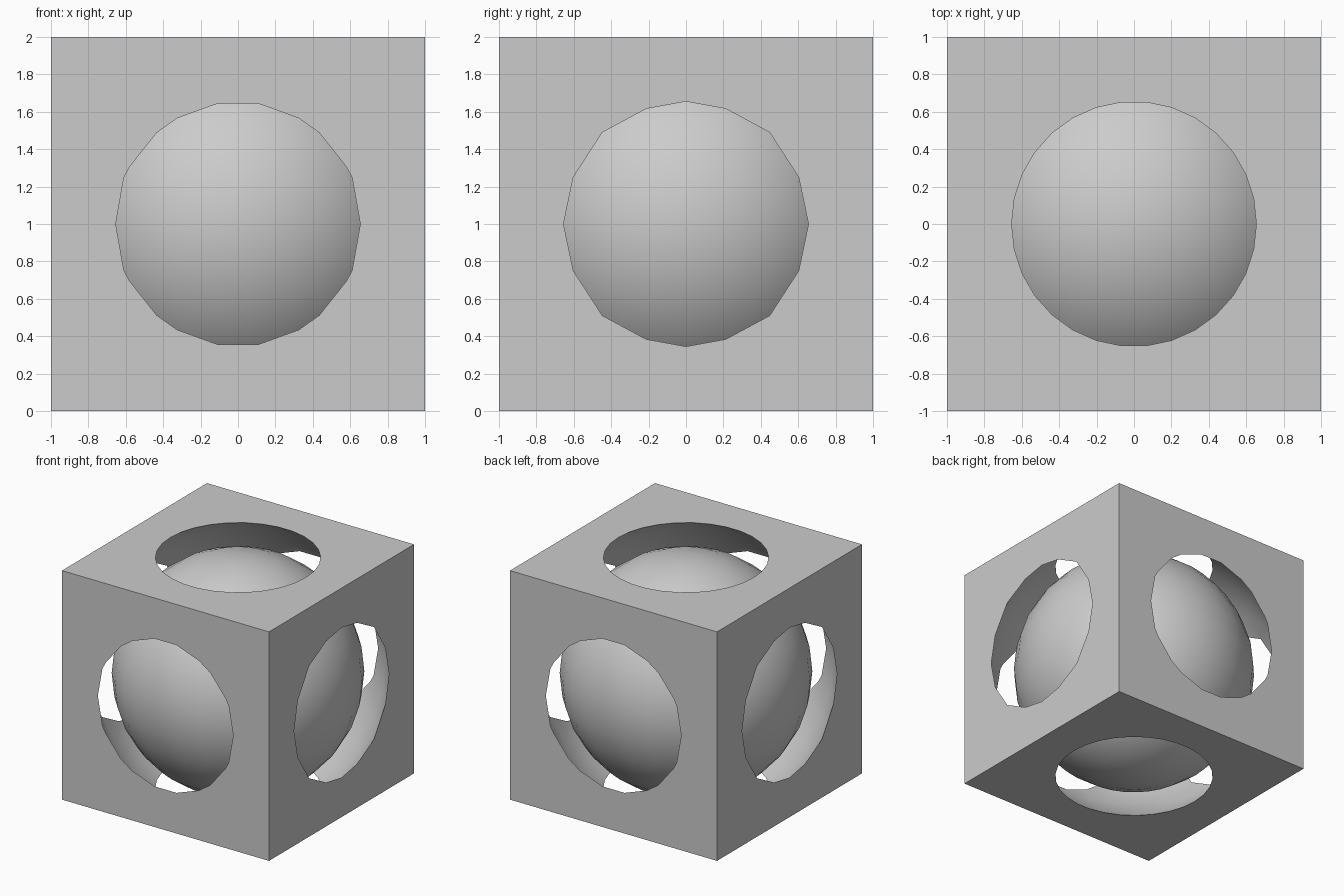
import bpy
import bmesh
from math import sin, cos, radians
from mathutils import Matrix

old = bpy.data.objects.get("Cube")
if old:
    bpy.data.objects.remove(old, do_unlink=True)

CENTRE = (0, 0, 1)
SIDES = 30  # facets around each ball
RINGS = SIDES // 2

grey = bpy.data.materials.new("grey")
grey.use_nodes = True
colour = (0.6, 0.6, 0.6, 1)
grey.diffuse_color = colour
grey.node_tree.nodes["Principled BSDF"].inputs["Base Color"].default_value = colour


def add_object(name, bm):
    bmesh.ops.recalc_face_normals(bm, faces=bm.faces)
    mesh = bpy.data.meshes.new(name)
    bm.to_mesh(mesh)
    bm.free()
    mesh.materials.append(grey)
    obj = bpy.data.objects.new(name, mesh)
    obj.location = CENTRE
    bpy.context.collection.objects.link(obj)
    return obj


def smooth(obj):
    bpy.ops.object.select_all(action='DESELECT')
    obj.select_set(True)
    bpy.context.view_layer.objects.active = obj
    bpy.ops.object.shade_smooth_by_angle(angle=radians(30))


def ball(name, radius):
    """Ball with a ring on the equator and small flat caps at the poles."""
    bm = bmesh.new()
    rings = []
    for i in range(RINGS):
        polar = radians(180 * (i + 0.5) / RINGS)
        turns = [radians(360 * j / SIDES) for j in range(SIDES)]
        rings.append([bm.verts.new((radius * sin(polar) * cos(t),
                                    radius * sin(polar) * sin(t),
                                    radius * cos(polar))) for t in turns])
    for upper, lower in zip(rings, rings[1:]):
        for j in range(SIDES):
            k = (j + 1) % SIDES
            bm.faces.new((upper[j], lower[j], lower[k], upper[k]))
    bm.faces.new(rings[0])
    bm.faces.new(rings[-1])
    return add_object(name, bm)


# Outer block
bm = bmesh.new()
bmesh.ops.create_cube(bm, size=2, matrix=Matrix.Identity(4))
block = add_object("hollow_block", bm)

# Round cavity that breaks through all six faces
cutter = ball("cavity_cutter", 1.2)
cut = block.modifiers.new("cavity", 'BOOLEAN')
cut.operation = 'DIFFERENCE'
cut.solver = 'EXACT'
cut.object = cutter
bpy.ops.object.select_all(action='DESELECT')
block.select_set(True)
bpy.context.view_layer.objects.active = block
bpy.ops.object.modifier_apply(modifier=cut.name)
bpy.data.objects.remove(cutter, do_unlink=True)
smooth(block)

# Ball held inside the block
smooth(ball("inner_ball", 1.0))
